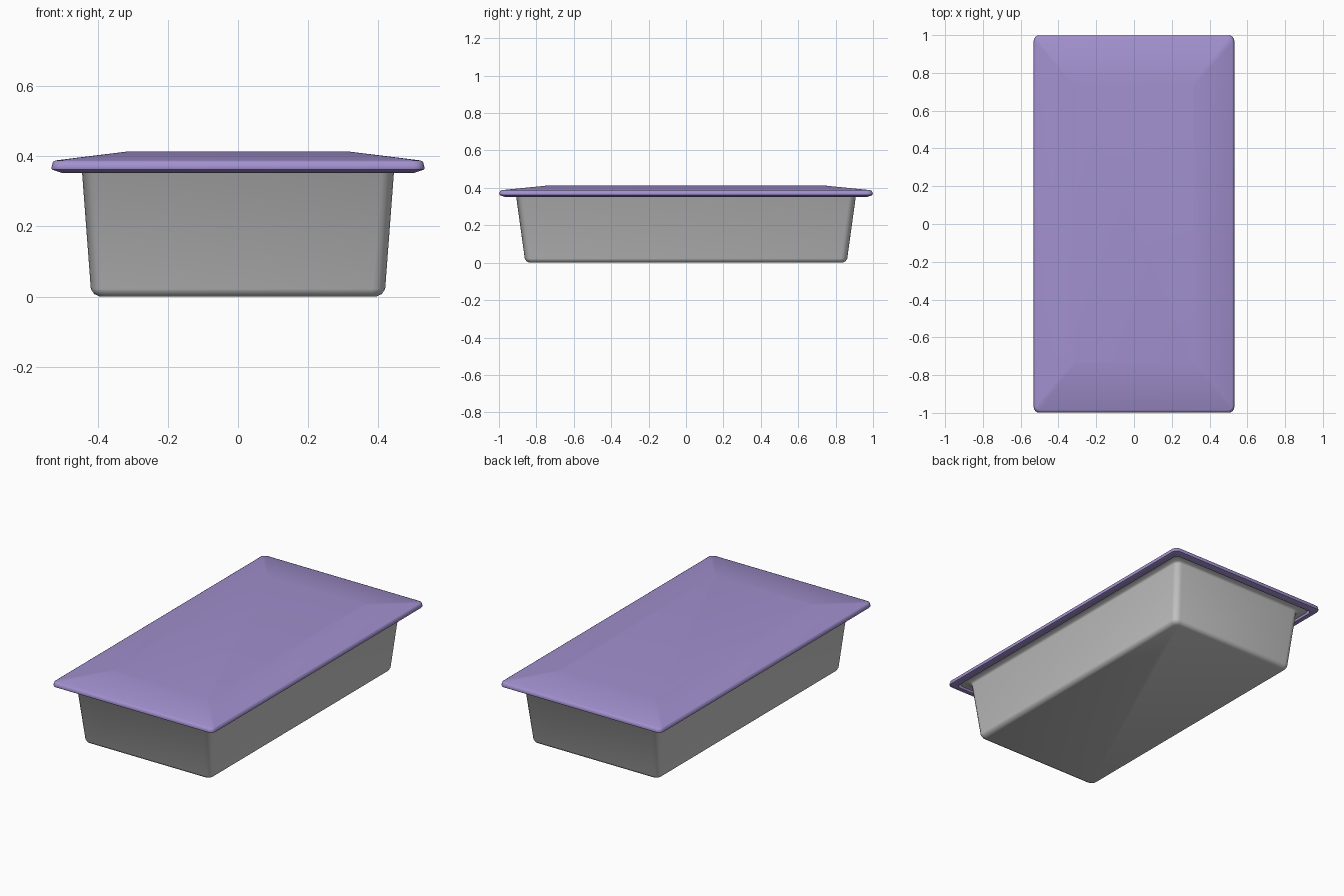
import bpy, bmesh, math

if "Cube" in bpy.data.objects:
    bpy.data.objects.remove(bpy.data.objects["Cube"])


def ring(bm, hx, hy, r, z, seg=4):
    """Rounded rectangle of vertices at height z."""
    verts = []
    for i, (sx, sy) in enumerate([(1, 1), (-1, 1), (-1, -1), (1, -1)]):
        for k in range(seg + 1):
            a = math.pi / 2 * (i + k / seg)
            verts.append(bm.verts.new((sx * (hx - r) + r * math.cos(a),
                                       sy * (hy - r) + r * math.sin(a), z)))
    return verts


def loft(name, profile, angle, color=None):
    """Skin a stack of rounded rectangles and cap both ends."""
    bm = bmesh.new()
    rings = [ring(bm, *p) for p in profile]
    for a, b in zip(rings, rings[1:]):
        n = len(a)
        for i in range(n):
            j = (i + 1) % n
            bm.faces.new((a[i], a[j], b[j], b[i]))
    bm.faces.new(rings[0][::-1])
    bm.faces.new(rings[-1])
    bmesh.ops.recalc_face_normals(bm, faces=bm.faces[:])
    me = bpy.data.meshes.new(name)
    bm.to_mesh(me)
    bm.free()
    ob = bpy.data.objects.new(name, me)
    bpy.context.collection.objects.link(ob)
    if color:
        mat = bpy.data.materials.new(name + "_colour")
        mat.diffuse_color = color
        mat.use_nodes = True
        mat.node_tree.nodes["Principled BSDF"].inputs["Base Color"].default_value = mat.diffuse_color
        me.materials.append(mat)
    bpy.ops.object.select_all(action='DESELECT')
    ob.select_set(True)
    bpy.context.view_layer.objects.active = ob
    bpy.ops.object.shade_smooth_by_angle(angle=math.radians(angle))
    return ob


# Tapered tub: underside, outer wall, flange, inner wall, inner floor
loft("tub", [
    (0.393, 0.838, 0.020, 0.000),
    (0.410, 0.853, 0.030, 0.008),
    (0.419, 0.862, 0.035, 0.022),
    (0.444, 0.908, 0.035, 0.354),
    (0.452, 0.918, 0.038, 0.364),
    (0.490, 0.956, 0.040, 0.366),
    (0.490, 0.956, 0.040, 0.373),
    (0.436, 0.900, 0.030, 0.373),
    (0.408, 0.851, 0.028, 0.024),
    (0.396, 0.840, 0.020, 0.012),
], 50)

# Lid: recessed underside, rolled rim, shallow raised top
loft("lid", [
    (0.310, 0.730, 0.010, 0.404),
    (0.492, 0.958, 0.020, 0.376),
    (0.494, 0.960, 0.022, 0.354),
    (0.500, 0.967, 0.024, 0.352),
    (0.530, 0.997, 0.030, 0.362),
    (0.531, 0.999, 0.030, 0.368),
    (0.527, 0.994, 0.028, 0.384),
    (0.520, 0.985, 0.024, 0.388),
    (0.318, 0.738, 0.010, 0.413),
], 50, (0.36, 0.28, 0.62, 1))
